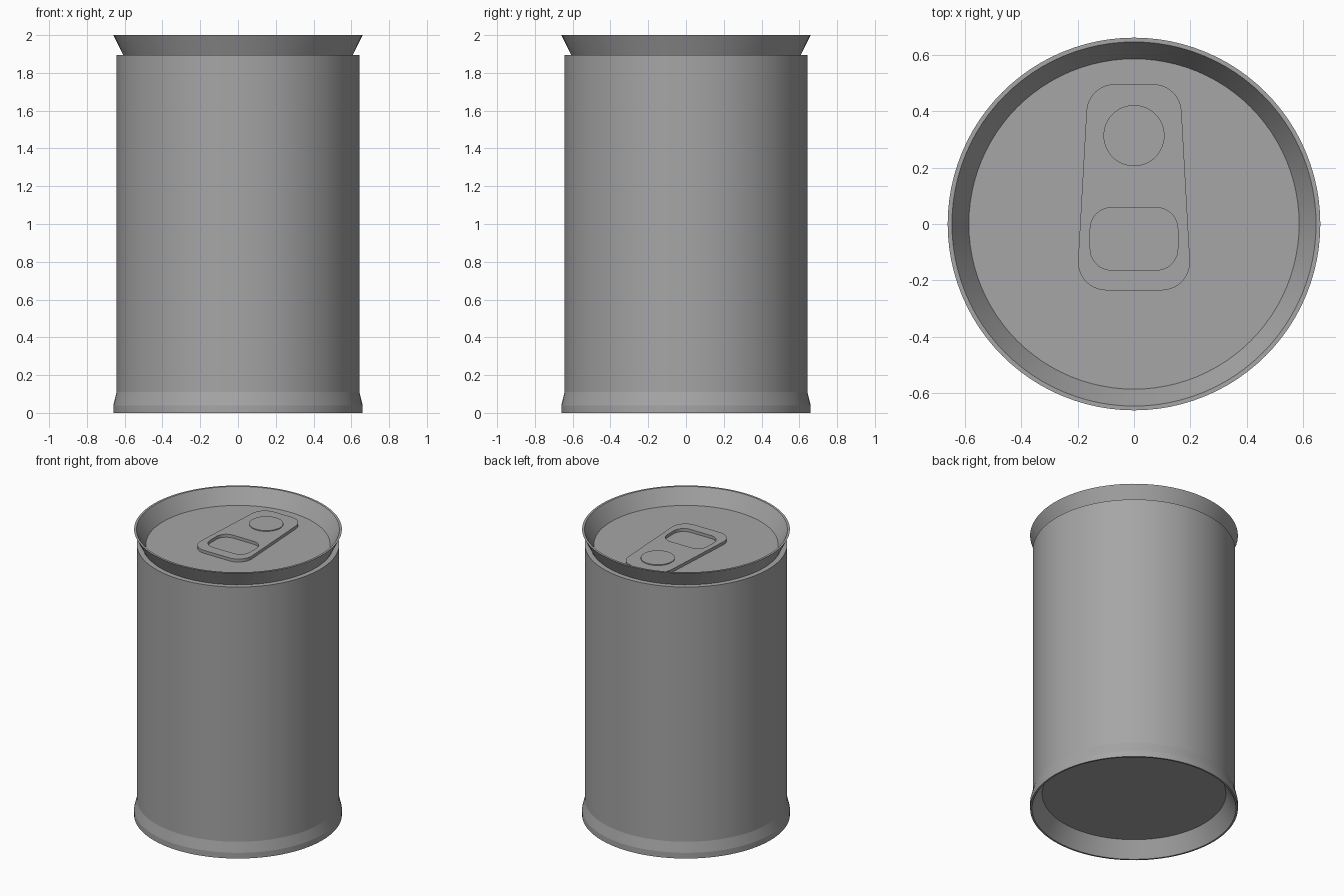
import bpy, bmesh, math
from mathutils import Vector

if "Cube" in bpy.data.objects:
    bpy.data.objects.remove(bpy.data.objects["Cube"])

metal = bpy.data.materials.new("grey metal")
metal.diffuse_color = (0.38, 0.38, 0.385, 1)
metal.use_nodes = True
metal.node_tree.nodes["Principled BSDF"].inputs["Base Color"].default_value = metal.diffuse_color


def finish(name, mesh, angle=10):
    ob = bpy.data.objects.new(name, mesh)
    bpy.context.collection.objects.link(ob)
    mesh.materials.clear()
    mesh.materials.append(metal)
    bpy.ops.object.select_all(action='DESELECT')
    ob.select_set(True)
    bpy.context.view_layer.objects.active = ob
    bpy.ops.object.shade_smooth_by_angle(angle=math.radians(angle))
    return ob


def lathe(name, profile, steps=96):
    """Spin an (r, z) profile, listed from bottom centre outwards and up."""
    bm = bmesh.new()
    vs = [bm.verts.new((r, 0, z)) for r, z in profile]
    es = [bm.edges.new(p) for p in zip(vs, vs[1:])]
    bmesh.ops.spin(bm, geom=vs + es, cent=(0, 0, 0), axis=(0, 0, 1),
                   angle=math.tau, steps=steps, use_duplicate=False)
    bmesh.ops.remove_doubles(bm, verts=bm.verts, dist=1e-5)
    bmesh.ops.recalc_face_normals(bm, faces=bm.faces)
    me = bpy.data.meshes.new(name)
    bm.to_mesh(me)
    bm.free()
    return finish(name, me)


def rounded(corners, radius, n=10):
    """Round the corners of a convex counter-clockwise polygon."""
    out = []
    pts = [Vector(c) for c in corners]
    for i, p in enumerate(pts):
        a = (pts[i - 1] - p).normalized()
        b = (pts[(i + 1) % len(pts)] - p).normalized()
        half = a.angle(b) / 2
        centre = p + (a + b).normalized() * radius / math.sin(half)
        d0 = p + a * radius / math.tan(half) - centre
        d1 = p + b * radius / math.tan(half) - centre
        sweep = d0.angle(d1)
        start = math.atan2(d0.y, d0.x)
        for k in range(n + 1):
            t = start + sweep * k / n
            out.append(centre + Vector((math.cos(t), math.sin(t))) * radius)
    return out


def plate(name, outlines, z0, z1):
    """Filled flat outline (inner outlines become holes) with thickness."""
    cu = bpy.data.curves.new(name + "_outline", 'CURVE')
    cu.dimensions = '2D'
    cu.fill_mode = 'BOTH'
    cu.extrude = (z1 - z0) / 2
    for pts in outlines:
        sp = cu.splines.new('POLY')
        sp.points.add(len(pts) - 1)
        for q, p in zip(sp.points, pts):
            q.co = (p.x, p.y, 0, 1)
        sp.use_cyclic_u = True
    tmp = bpy.data.objects.new(name + "_outline", cu)
    bpy.context.collection.objects.link(tmp)
    dg = bpy.context.evaluated_depsgraph_get()
    me = bpy.data.meshes.new_from_object(tmp.evaluated_get(dg))
    bpy.data.objects.remove(tmp)
    bm = bmesh.new()
    bm.from_mesh(me)
    bmesh.ops.remove_doubles(bm, verts=bm.verts, dist=1e-5)
    bmesh.ops.translate(bm, verts=bm.verts, vec=(0, 0, (z0 + z1) / 2))
    bmesh.ops.recalc_face_normals(bm, faces=bm.faces)
    bm.to_mesh(me)
    bm.free()
    return finish(name, me, 20)


# Can: recessed base, foot ring, wall, neck step, flared rim, recessed lid
LID = 1.895
lathe("can_body", [(0, 0.107), (0.584, 0.107), (0.648, 0), (0.66, 0),
                   (0.66, 0.04), (0.643, 0.11), (0.643, LID), (0.608, LID),
                   (0.66, 2.0), (0.645, 2.0), (0.585, LID), (0, LID)])

# Pull tab with finger hole
outer = rounded([(-0.204, -0.235), (0.204, -0.235), (0.163, 0.495), (-0.163, 0.495)], 0.1)
hole = rounded([(-0.155, -0.163), (0.155, -0.163), (0.155, 0.058), (-0.155, 0.058)], 0.075)
plate("pull_tab", [outer, hole], LID, LID + 0.021)

# Rivet disc on the tab
lathe("tab_rivet", [(0, LID), (0.108, LID), (0.108, LID + 0.027), (0, LID + 0.027)], 64)
bpy.data.objects["tab_rivet"].location.y = 0.313
